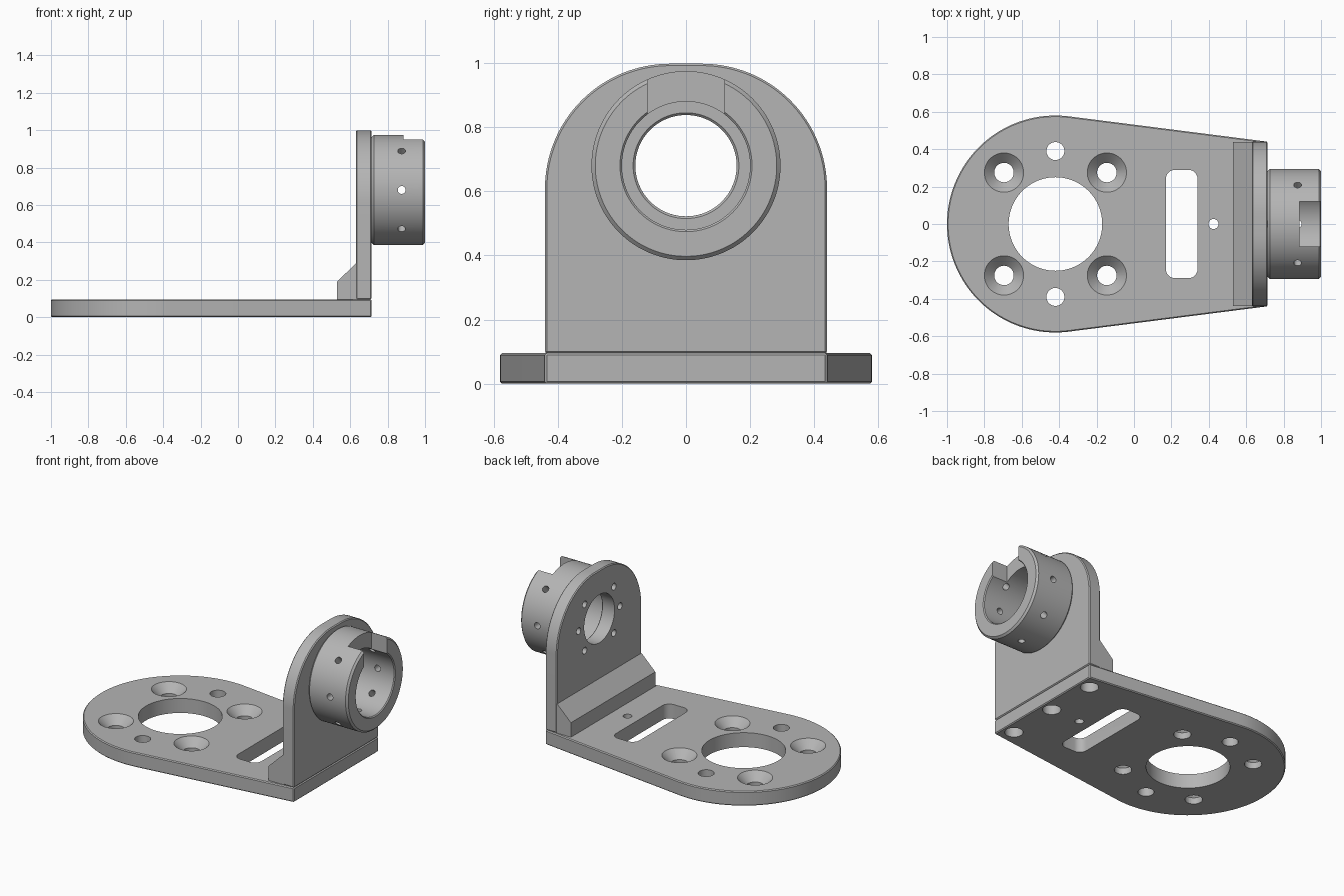
import bpy, bmesh, math
from mathutils import Vector, Matrix
from mathutils.geometry import convex_hull_2d

cube = bpy.data.objects.get("Cube")
if cube:
    bpy.data.objects.remove(cube, do_unlink=True)

steel = bpy.data.materials.new("satin_grey_metal")
steel.use_nodes = True
GREY = (0.46, 0.46, 0.46, 1)
steel.diffuse_color = GREY
steel.node_tree.nodes["Principled BSDF"].inputs["Base Color"].default_value = GREY


def make_object(name, bm):
    bmesh.ops.recalc_face_normals(bm, faces=bm.faces)
    mesh = bpy.data.meshes.new(name)
    bm.to_mesh(mesh)
    bm.free()
    mesh.materials.append(steel)
    obj = bpy.data.objects.new(name, mesh)
    bpy.context.collection.objects.link(obj)
    return obj


def circle(cx, cy, r, n=128):
    return [Vector((cx + r * math.cos(math.tau * i / n),
                    cy + r * math.sin(math.tau * i / n))) for i in range(n)]


def hull(points):
    points = [Vector(p) for p in points]
    return [points[i] for i in convex_hull_2d(points)]


def prism(name, outline, axis, low, high):
    """Extrude a 2D outline along the x, y or z axis."""
    place = {"x": lambda a, b, t: (t, a, b),
             "y": lambda a, b, t: (a, t, b),
             "z": lambda a, b, t: (a, b, t)}[axis]
    bm = bmesh.new()
    rings = [[bm.verts.new(place(a, b, t)) for a, b in outline] for t in (low, high)]
    for ring in rings:
        bm.faces.new(ring)
    for i in range(len(outline)):
        bm.faces.new((rings[0][i - 1], rings[0][i], rings[1][i], rings[1][i - 1]))
    return make_object(name, bm)


def cone(start, end, r1, r2=None, n=48):
    """Round cutter running from one point to another."""
    start, end = Vector(start), Vector(end)
    turn = (end - start).to_track_quat("Z", "Y").to_matrix().to_4x4()
    bm = bmesh.new()
    bmesh.ops.create_cone(bm, cap_ends=True, segments=n, radius1=r1,
                          radius2=r1 if r2 is None else r2,
                          depth=(end - start).length,
                          matrix=Matrix.Translation((start + end) / 2) @ turn)
    return make_object("cutter", bm)


def apply(obj, mod):
    bpy.context.view_layer.objects.active = obj
    bpy.ops.object.modifier_apply(modifier=mod.name)


def chamfer(obj, width=0.006):
    mod = obj.modifiers.new("chamfer", "BEVEL")
    mod.width = width
    mod.limit_method = "ANGLE"
    mod.angle_limit = math.radians(40)
    apply(obj, mod)


def cut(obj, cutters):
    for cutter in cutters:
        mod = obj.modifiers.new("cut", "BOOLEAN")
        mod.operation = "DIFFERENCE"
        mod.solver = "EXACT"
        mod.object = cutter
        apply(obj, mod)
        bpy.data.objects.remove(cutter, do_unlink=True)


def finish(obj):
    bpy.ops.object.select_all(action="DESELECT")
    obj.select_set(True)
    bpy.context.view_layer.objects.active = obj
    bpy.ops.object.shade_smooth_by_angle(angle=math.radians(30))


# Main dimensions
TOP = 0.095             # base plate thickness
HUB = -0.42             # centre of the round end
BACK, FACE = 0.63, 0.715  # upright plate faces
HALF = 0.44             # half width of upright
AXIS = 0.68             # collar height


def drill(x, y, r):
    return cone((x, y, -0.1), (x, y, TOP + 0.1), r)


# Base plate: round end tapering to the upright
base = prism("base_plate", hull(circle(HUB, 0, 0.58) + [(FACE, HALF), (FACE, -HALF)]),
             "z", 0, TOP)
chamfer(base)
slot = hull([p for x in (0.22, 0.29) for y in (-0.24, 0.24)
             for p in circle(x, y, 0.05, 32)])
cutters = [cone((HUB, 0, -0.1), (HUB, 0, 0.2), 0.25, n=128),
           prism("slot_cutter", slot, "z", -0.1, 0.2),
           drill(0.425, 0, 0.027)]
for side in (-1, 1):
    cutters.append(drill(HUB, side * 0.39, 0.048))
    for x in (HUB - 0.275, HUB + 0.275):
        y = side * 0.275
        cutters.append(drill(x, y, 0.052))
        cutters.append(cone((x, y, 0.038), (x, y, TOP + 0.01), 0.048, 0.115))
# Fixing holes under the upright
for y in (-0.35, 0, 0.35):
    cutters.append(cone((0.64, y, -0.1), (0.64, y, TOP - 0.008), 0.055))
cut(base, cutters)
finish(base)

# Upright plate with an arched top
arch = hull([(-HALF, TOP), (HALF, TOP)]
            + circle(-0.05, 0.608, 0.39) + circle(0.05, 0.608, 0.39))
upright = prism("upright_plate", arch, "x", BACK, FACE)
chamfer(upright)
cutters = [cone((BACK - 0.1, 0, AXIS), (FACE + 0.1, 0, AXIS), 0.158, n=96)]
for degrees in (0, 45, 135, 180, 225, 315):
    a = math.radians(degrees)
    y, z = 0.215 * math.cos(a), AXIS + 0.215 * math.sin(a)
    cutters.append(cone((BACK - 0.05, y, z), (BACK + 0.055, y, z), 0.022, n=24))
cut(upright, cutters)
finish(upright)

# Sloped gusset behind the upright
gusset = prism("gusset", [(0.53, TOP), (0.53, 0.19), (BACK, 0.287), (BACK + 0.01, 0.287),
                          (BACK + 0.01, TOP)], "y", -HALF + 0.002, HALF - 0.002)
finish(gusset)

# Collar: stepped ring turned around the x axis
profile = [(FACE, 0.283), (FACE + 0.012, 0.295), (0.988, 0.295), (1, 0.283),
           (1, 0.206), (0.994, 0.2), (0.725, 0.2), (0.725, 0.165),
           (0.718, 0.158), (FACE, 0.158)]
bm = bmesh.new()
STEPS = 128
rings = []
for i in range(STEPS):
    a = math.tau * i / STEPS
    rings.append([bm.verts.new((x, r * math.cos(a), AXIS + r * math.sin(a)))
                  for x, r in profile])
for i in range(STEPS):
    for j in range(len(profile)):
        bm.faces.new((rings[i - 1][j - 1], rings[i - 1][j], rings[i][j], rings[i][j - 1]))
collar = make_object("collar", bm)

# Key notch at the top and radial set-screw holes
notch = prism("notch_cutter", [(0.885, -0.12), (1.1, -0.12), (1.1, 0.12), (0.885, 0.12)],
              "z", AXIS + 0.05, AXIS + 0.4)
cutters = [notch]
for k in range(8):
    if k != 2:  # the notch takes the top position
        a = k * math.pi / 4
        d = Vector((0, math.cos(a), math.sin(a)))
        centre = Vector((0.875, 0, AXIS))
        cutters.append(cone(centre + d * 0.1, centre + d * 0.35, 0.021, n=24))
cut(collar, cutters)
finish(collar)
